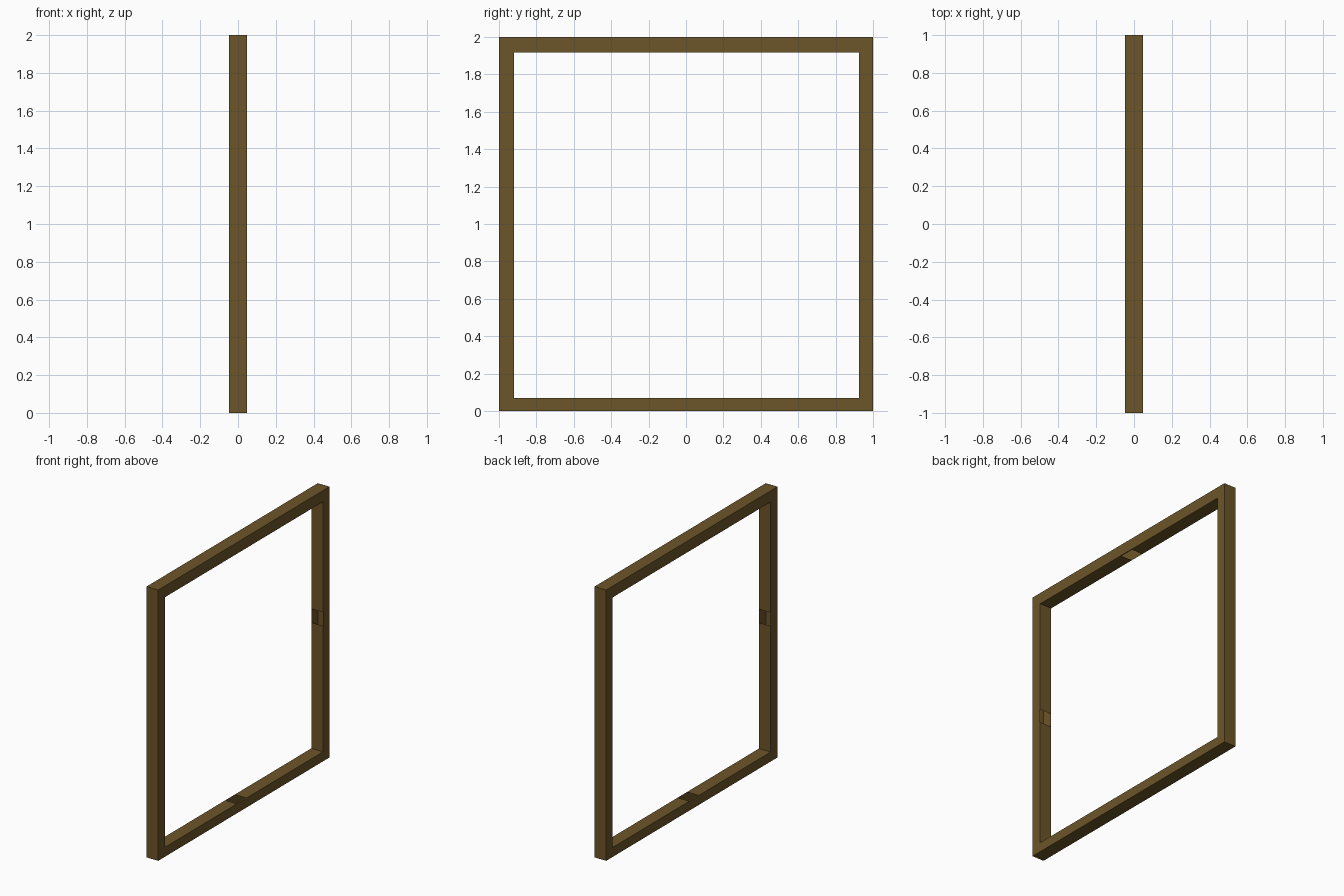
import bpy, bmesh

if "Cube" in bpy.data.objects:
    bpy.data.objects.remove(bpy.data.objects["Cube"])

X = 0.048                                   # half depth
OUT = [(-1, 0), (1, 0), (1, 2), (-1, 2)]    # outer outline (y, z)
Y0, Y1, Z0, Z1 = -0.92, 0.925, 0.07, 1.917  # opening
INN = [(Y0, Z0), (Y1, Z0), (Y1, Z1), (Y0, Z1)]
GAP_Y = (-0.08, 0.03)                       # sockets for the missing glazing bars
GAP_Z = (1.0, 1.1)

bm = bmesh.new()


def quad(*pts):
    bm.faces.new([bm.verts.new(p) for p in pts])


def wall(a, b):
    """Strip across the frame depth between two (y, z) points."""
    quad((-X, *a), (X, *a), (X, *b), (-X, *b))


for i in range(4):
    o0, o1 = OUT[i], OUT[(i + 1) % 4]
    n0, n1 = INN[i], INN[(i + 1) % 4]
    # outer wall and mitred front and back faces
    quad((-X, *o0), (-X, *o1), (X, *o1), (X, *o0))
    quad((X, *o0), (X, *o1), (X, *n1), (X, *n0))
    quad((-X, *o0), (-X, *n0), (-X, *n1), (-X, *o1))
    # inner wall, open at the socket into the hollow frame
    if i % 2 == 0:
        g = [(v, n0[1]) for v in GAP_Y]
    else:
        g = [(n0[0], v) for v in GAP_Z]
    if i >= 2:
        g.reverse()
    wall(n0, g[0])
    wall(g[1], n1)

bmesh.ops.remove_doubles(bm, verts=bm.verts, dist=1e-5)
# merge the mitred pieces so the front and back read as flat rings
for f in bm.faces:
    f.smooth = False
bm.normal_update()
mesh = bpy.data.meshes.new("window_frame")
bm.to_mesh(mesh)
bm.free()

# outward normals: outer and inner wall winding checked against the hollow body
frame = bpy.data.objects.new("window_frame", mesh)
bpy.context.collection.objects.link(frame)
bm = bmesh.new()
bm.from_mesh(mesh)
for f in bm.faces:
    c, n = f.calc_center_median(), f.normal
    if abs(n.x) > 0.5:
        flip = n.x * c.x < 0
    else:
        d = n.y * c.y + n.z * (c.z - 1)
        outer = max(abs(c.y), abs(c.z - 1)) > 0.97
        flip = (d < 0) if outer else (d > 0)
    if flip:
        f.normal_flip()
bm.to_mesh(mesh)
bm.free()

wood = bpy.data.materials.new("wood")
wood.diffuse_color = (0.15, 0.09, 0.022, 1)
wood.use_nodes = True
wood.node_tree.nodes["Principled BSDF"].inputs["Base Color"].default_value = wood.diffuse_color
mesh.materials.append(wood)
